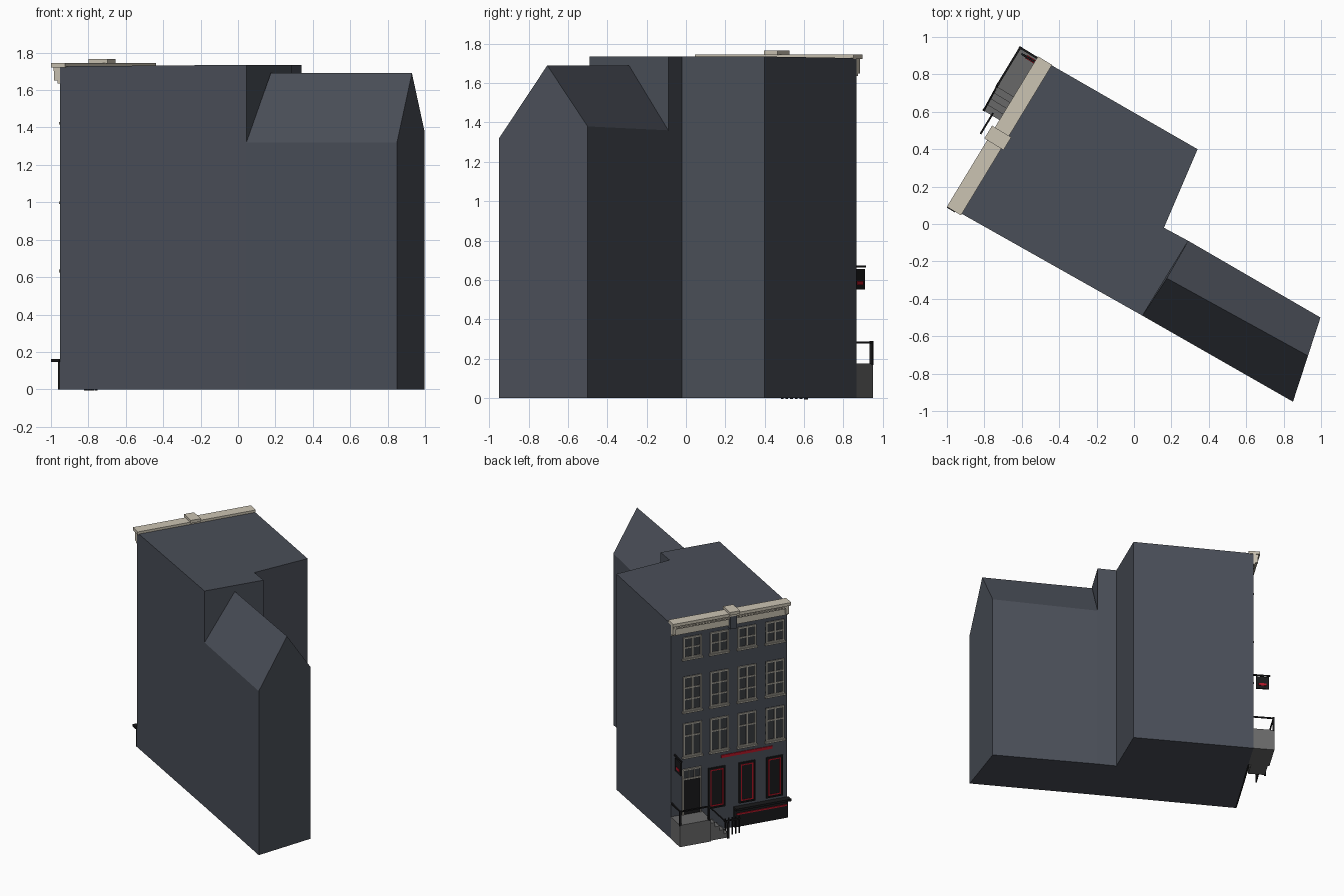
import bpy, bmesh
from mathutils import Vector, Matrix

cube = bpy.data.objects.get("Cube")
if cube:
    bpy.data.objects.remove(cube, do_unlink=True)


def material(name, r, g, b):
    m = bpy.data.materials.new(name)
    m.use_nodes = True
    m.diffuse_color = (r, g, b, 1)
    m.node_tree.nodes["Principled BSDF"].inputs["Base Color"].default_value = (r, g, b, 1)
    return m


slate = material("slate wall", .068, .077, .097)
stone = material("pale stone", .6, .55, .45)
frame = material("window frame", .38, .36, .31)
glass = material("dark glass", .04, .044, .05)
black = material("black paint", .01, .01, .011)
grey = material("grey steps", .14, .14, .14)
red = material("red trim", .45, .008, .02)

# Facade frame: local x runs along the wall, -y points out of it
corner_far = Vector((-.952, .072, 0))
corner_near = Vector((-.471, .866, 0))
along = (corner_far - corner_near).normalized()
inward = Vector((0, 0, 1)).cross(along)
FACADE = Matrix.Translation(corner_near) @ Matrix((along, inward, Vector((0, 0, 1)))).transposed().to_4x4()
WIDTH = (corner_far - corner_near).length


class Part:
    """Collects simple solids and turns them into one object."""

    def __init__(self, name, mat):
        self.name, self.mat, self.bm = name, mat, bmesh.new()

    def box(self, w0, w1, n0, n1, z0, z1):
        centre = Matrix.Translation(((w0 + w1) / 2, -(n0 + n1) / 2, (z0 + z1) / 2))
        size = Matrix.Diagonal((w1 - w0, n1 - n0, z1 - z0, 1))
        bmesh.ops.create_cube(self.bm, size=1, matrix=FACADE @ centre @ size)

    def bar(self, p, q, t=.01):
        p, q = (Vector((w, -n, z)) for w, n, z in (p, q))
        turn = (q - p).to_track_quat('Z', 'Y').to_matrix().to_4x4()
        size = Matrix.Diagonal((t, t, (q - p).length + t, 1))
        bmesh.ops.create_cube(self.bm, size=1, matrix=FACADE @ Matrix.Translation((p + q) / 2) @ turn @ size)

    def border(self, w0, w1, z0, z1, t, n0, n1):
        for a, b in ((w0, w0 + t), (w1 - t, w1)):
            self.box(a, b, n0, n1, z0, z1)
        for a, b in ((z0, z0 + t), (z1 - t, z1)):
            self.box(w0 + t, w1 - t, n0, n1, a, b)

    def loft(self, first, second):
        a = [self.bm.verts.new(p) for p in first]
        b = [self.bm.verts.new(p) for p in second]
        self.bm.faces.new(a)
        self.bm.faces.new(b)
        for i in range(len(a)):
            j = (i + 1) % len(a)
            self.bm.faces.new((a[i], a[j], b[j], b[i]))

    def done(self):
        bmesh.ops.recalc_face_normals(self.bm, faces=self.bm.faces)
        mesh = bpy.data.meshes.new(self.name)
        self.bm.to_mesh(mesh)
        self.bm.free()
        mesh.materials.append(self.mat)
        bpy.context.collection.objects.link(bpy.data.objects.new(self.name, mesh))


# Main block with an almost flat roof
plan = [corner_far.xy, (.045, -.49), (.29, -.09), (.16, -.02), (.34, .40), corner_near.xy]
main = Part("main_block", slate)
main.loft([(x, y, 0) for x, y in plan], [(x, y, 1.735 if x > 0 else 1.727) for x, y in plan])
main.done()


# Rear wing with a gabled roof
def gable(south, ridge, north, north_height):
    return [(*south, 0), (*south, 1.32), (*ridge, 1.69), (*north, north_height), (*north, 0)]


wing = Part("rear_wing", slate)
wing.loft(gable((.045, -.49), (.175, -.29), (.29, -.09), 1.36),
          gable((.85, -.95), (.93, -.705), (.997, -.5), 1.38))
wing.done()

# Cornice with dentils and centre block
cornice = Part("cornice", stone)
cornice.box(-.004, WIDTH + .008, -.036, .052, 1.722, 1.746)
cornice.box(0, WIDTH, 0, .03, 1.69, 1.722)
cornice.box(0, WIDTH, 0, .016, 1.635, 1.69)
for i in range(38):
    w = .006 + i * .0245
    cornice.box(w, w + .012, .03, .042, 1.702, 1.722)
cornice.box(.44, .52, -.05, .07, 1.742, 1.766)
for w in (0, WIDTH - .025):
    cornice.box(w, w + .025, 0, .036, 1.65, 1.722)
cornice.done()
hoist = Part("hoist_bracket", slate)
hoist.box(.455, .505, 0, .05, 1.62, 1.722)
hoist.done()

# Upper windows: three rows of four
columns = [(.097, .243), (.312, .458), (.532, .678), (.756, .902)]
rows = [(1.43, 1.60, (.5,)), (1.005, 1.283, (.34, .67)), (.64, .907, (.62,))]
panes = Part("upper_glass", glass)
frames = Part("upper_window_frames", frame)
for z0, z1, splits in rows:
    for w0, w1 in columns:
        panes.box(w0, w1, 0, .003, z0, z1)
        frames.border(w0, w1, z0, z1, .012, 0, .01)
        mid = (w0 + w1) / 2
        frames.box(mid - .006, mid + .006, 0, .009, z0, z1)
        for s in splits:
            z = z0 + s * (z1 - z0)
            frames.box(w0, w1, 0, .008, z - .005, z + .005)
        frames.box(w0 - .008, w1 + .008, 0, .018, z0 - .014, z0)
panes.done()

# Shop windows with red inner trim
shop = Part("shop_windows", black)
trim = Part("shop_window_trim", red)
for w0, w1 in ((.296, .432), (.54, .67), (.757, .89)):
    shop.box(w0, w1, 0, .006, .185, .51)
    shop.border(w0, w1, .185, .51, .01, 0, .012)
    trim.border(w0 + .016, w1 - .016, .201, .494, .009, 0, .009)
shop.done()

# Plain red fascia stripe above the shop windows
trim.box(.40, .81, 0, .006, .575, .597)
trim.done()

# Entrance door and transom
door = Part("front_door", black)
door.box(.097, .235, 0, .006, .175, .455)
door.done()
transom = Part("transom_glass", glass)
transom.box(.097, .235, 0, .004, .455, .535)
transom.done()
frames.border(.09, .24, .455, .54, .01, 0, .012)
for w in (.09, .23):
    frames.box(w, w + .01, 0, .012, .175, .455)
for w in (.14, .184):
    frames.box(w, w + .006, 0, .01, .46, .535)
frames.done()

# Entrance landing and steps
stoop = Part("landing_and_steps", grey)
stoop.box(0, .25, 0, .163, 0, .175)
for i in range(4):
    stoop.box(.25 + i * .036, .286 + i * .036, .02, .15, 0, .14 - i * .035)
stoop.done()

# Railings around the landing and down the steps
rail = Part("railings", black)
rail.bar((.006, 0, .282), (.006, .157, .282))
rail.bar((.006, .157, .282), (.235, .157, .282))
rail.bar((.235, .157, .282), (.39, .15, .11))
for w, n, z0, z1 in ((.006, .157, .175, .282), (.235, .157, .175, .282), (.39, .15, 0, .11)):
    rail.bar((w, n, z0), (w, n, z1), .014)
for i in range(5):
    w = .39 + i * .028
    rail.bar((w, .1, 0), (w, .1, .125))
rail.bar((.385, .1, .11), (.505, .1, .11))
rail.done()

# Basement plinth with ledge and red stripe
ledge = Part("basement_ledge", black)
ledge.box(.5, WIDTH + .012, 0, .05, .146, .163)
ledge.box(.5, WIDTH, 0, .012, 0, .146)
ledge.done()
stripe = Part("ledge_stripe", red)
stripe.box(.52, WIDTH - .01, .012, .018, .098, .11)
stripe.done()

# Hanging sign board
sign = Part("hanging_sign", black)
sign.box(.024, .036, .025, .125, .55, .655)
sign.bar((.03, 0, .668), (.03, .13, .668))
sign.done()
badge = Part("hanging_sign_stripes", red)
for w in (.020, .036):
    badge.box(w, w + .004, .045, .105, .575, .595)
badge.done()
